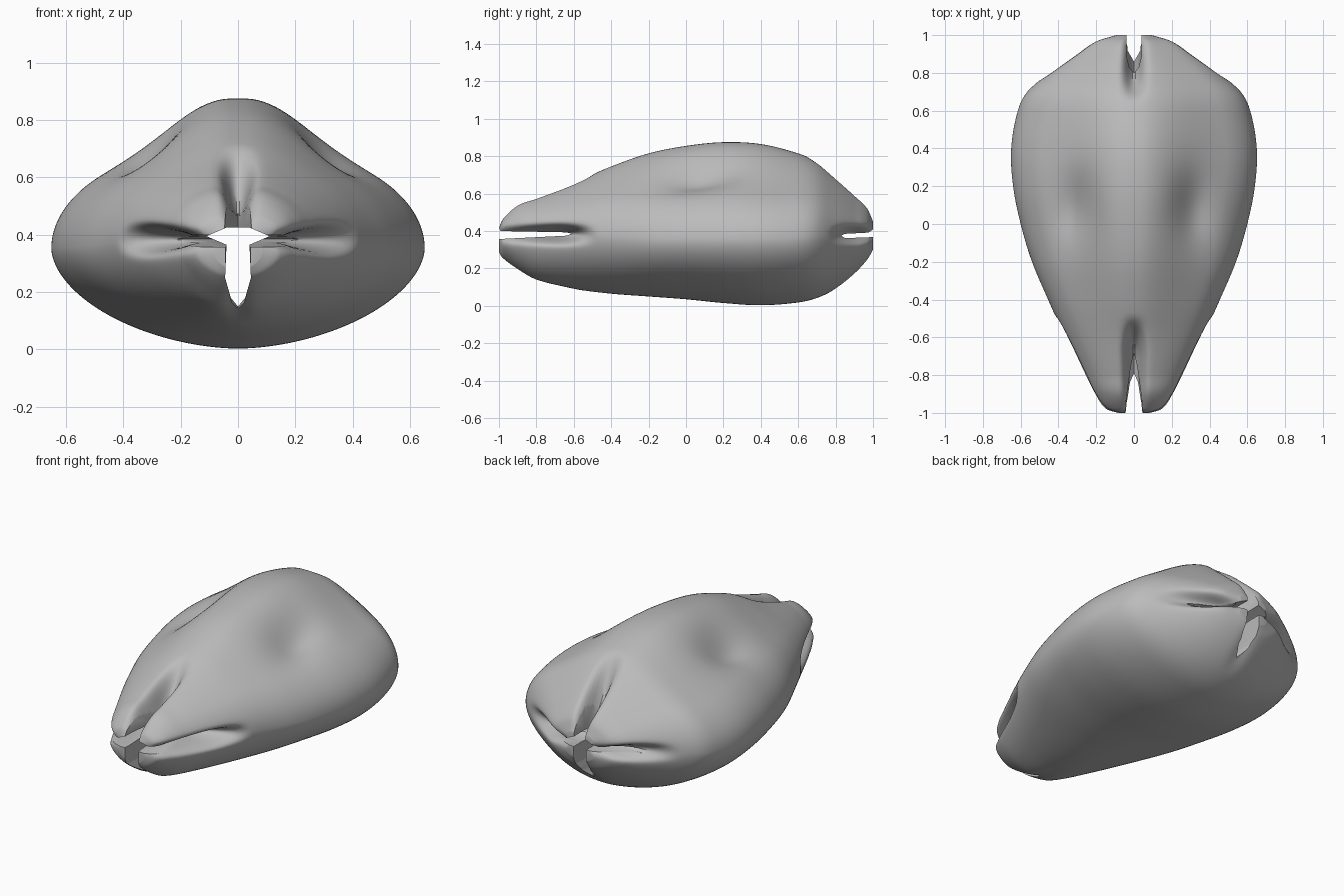
import bpy, bmesh, math

cube = bpy.data.objects.get("Cube")
if cube:
    bpy.data.objects.remove(cube, do_unlink=True)

RINGS, SIDES = 120, 200

# Stations along the shell: y, half width, top, bottom
STATIONS = [
    (-1.0, 0.1, 0.43, 0.27), (-0.98, 0.165, 0.475, 0.245), (-0.9, 0.22, 0.55, 0.185),
    (-0.8, 0.27, 0.585, 0.13), (-0.6, 0.365, 0.66, 0.09), (-0.4, 0.455, 0.745, 0.065),
    (-0.2, 0.54, 0.815, 0.05), (0.0, 0.6, 0.855, 0.035), (0.2, 0.64, 0.875, 0.015),
    (0.4, 0.65, 0.865, 0.003), (0.6, 0.615, 0.815, 0.018), (0.7, 0.565, 0.77, 0.042),
    (0.8, 0.45, 0.69, 0.09), (0.9, 0.32, 0.605, 0.165), (0.97, 0.22, 0.54, 0.24),
    (1.0, 0.12, 0.48, 0.29)]


def smooth(a, b, v):
    k = min(1, max(0, (v - a) / (b - a)))
    return k * k * (3 - 2 * k)


def station(y):
    """Smooth cubic interpolation of width, top and bottom."""
    i = 0
    while i < len(STATIONS) - 2 and STATIONS[i + 1][0] < y:
        i += 1
    p = [STATIONS[min(max(j, 0), len(STATIONS) - 1)] for j in range(i - 1, i + 3)]
    span = p[2][0] - p[1][0]
    k = (y - p[1][0]) / span
    out = []
    for c in (1, 2, 3):
        m1 = (p[2][c] - p[0][c]) / (p[2][0] - p[0][0]) * span
        m2 = (p[3][c] - p[1][c]) / (p[3][0] - p[1][0]) * span
        a, b = p[1][c], p[2][c]
        out.append(a + m1 * k + (3 * (b - a) - 2 * m1 - m2) * k ** 2
                   + (2 * (a - b) + m1 + m2) * k ** 3)
    return out


def shell_point(y, angle):
    w, top, bottom = station(y)
    # Widest line, dipping a little amidships
    mid = 0.378 - 0.025 * smooth(-0.6, -0.1, y) * (1 - smooth(0.5, 0.85, y))
    c, s = math.cos(angle), math.sin(angle)
    u = abs(c)
    x = w * c
    if s >= 0:
        # Humped back with hollow flanks
        hump = 0.28 * smooth(-0.95, 0.05, y) * (1 - 0.45 * smooth(0.35, 0.9, y))
        z = mid + (top - mid) * s * (1 - hump * smooth(0.05, 0.75, u))
        z -= 0.06 * math.exp(-((abs(x) - 0.31) / 0.1) ** 2 - ((y - 0.09) / 0.18) ** 2)
    else:
        z = mid - (mid - bottom) * (1 - u ** 1.8) ** (1 / 1.8)
    # Grooves running into the slits at both ends
    seam_depth = (0.65 * smooth(-0.48, -0.7, y) * (1 - 0.5 * smooth(-0.68, -0.95, y))
                  + 0.5 * smooth(0.76, 0.92, y))
    if s >= 0:
        crease = 0.65 * smooth(-0.48, -0.71, y) + 0.6 * smooth(0.64, 0.86, y)
    else:
        crease = 0.1 * smooth(-0.55, -0.95, y) + 0.1 * smooth(0.75, 1, y)
    seam = math.exp(-((z - mid - 0.005) / 0.034) ** 2)
    pinch = math.exp(-(x / 0.042) ** 2)
    x *= 1 - seam_depth * seam
    z = mid + (z - mid) * (1 - crease * pinch)
    return x, y, z


def add_object(name, bm):
    bmesh.ops.recalc_face_normals(bm, faces=bm.faces)
    mesh = bpy.data.meshes.new(name)
    bm.to_mesh(mesh)
    bm.free()
    obj = bpy.data.objects.new(name, mesh)
    bpy.context.collection.objects.link(obj)
    return obj


def prism(name, outline, start, end, place):
    """Extrude a 2D outline; place maps (a, b, depth) to a 3D point."""
    bm = bmesh.new()
    ends = [[bm.verts.new(place(a, b, d)) for a, b in outline] for d in (start, end)]
    for loop in ends:
        bm.faces.new(loop)
    n = len(outline)
    for i in range(n):
        j = (i + 1) % n
        bm.faces.new((ends[0][i], ends[0][j], ends[1][j], ends[1][i]))
    obj = add_object(name, bm)
    obj.hide_render = True
    return obj


# Outer shell, rings closer together at the tips
bm = bmesh.new()
rings = []
for i in range(RINGS):
    y = -math.cos(math.pi * i / (RINGS - 1))
    rings.append([bm.verts.new(shell_point(y, math.tau * (j + 0.5) / SIDES))
                  for j in range(SIDES)])
for a, b in zip(rings, rings[1:]):
    for j in range(SIDES):
        k = (j + 1) % SIDES
        bm.faces.new((a[j], a[k], b[k], b[j]))
for ring in (rings[0], rings[-1]):
    hub = bm.verts.new((0, ring[0].co.y, 0.378))
    for j in range(SIDES):
        bm.faces.new((ring[j], ring[(j + 1) % SIDES], hub))
shell = add_object("shell", bm)

# Slit cutters
plan = lambda a, b, d: (a, b, d)
side = lambda a, b, d: (d, a, b)
lengthwise = lambda a, b, d: (a, d, b)
cutters = [
    prism("front_top_slit", [(-0.056, -1.1), (0.056, -1.1), (0.04, -0.92), (0.018, -0.76),
                             (0, -0.68), (-0.018, -0.76), (-0.04, -0.92)], 0.381, 1, plan),
    prism("front_bottom_slit", [(-0.055, -1.1), (0.055, -1.1), (0.04, -0.96), (0.022, -0.84),
                                (0, -0.79), (-0.022, -0.84), (-0.04, -0.96)], -0.1, 0.379, plan),
    prism("back_top_slit", [(-0.037, 1.1), (0.037, 1.1), (0.04, 0.89), (0.025, 0.83),
                            (0, 0.8), (-0.025, 0.83), (-0.04, 0.89)], 0.382, 1, plan),
    prism("back_bottom_slit", [(-0.037, 1.1), (0.037, 1.1), (0.035, 0.92),
                               (0, 0.86), (-0.035, 0.92)], -0.1, 0.378, plan),
    prism("front_side_slit", [(-1.1, 0.352), (-1.1, 0.402), (-0.64, 0.393), (-0.61, 0.385),
                              (-0.64, 0.375)], -1, 1, side),
    prism("back_side_slit", [(1.1, 0.371), (1.1, 0.398), (0.85, 0.385), (0.83, 0.375),
                             (0.85, 0.362)], -1, 1, side),
    prism("tunnel", [(-0.11, 0.395), (-0.04, 0.425), (0.04, 0.425), (0.11, 0.395),
                     (0.04, 0.365), (0.045, 0.25), (0.025, 0.18), (0, 0.15),
                     (-0.025, 0.18), (-0.045, 0.25), (-0.04, 0.365)],
          -1.15, 1.15, lengthwise),
]
for cutter in cutters:
    mod = shell.modifiers.new(cutter.name, "BOOLEAN")
    mod.operation = "DIFFERENCE"
    mod.solver = "EXACT"
    mod.object = cutter

# Bake the cuts and drop the cutters
graph = bpy.context.evaluated_depsgraph_get()
baked = bpy.data.meshes.new_from_object(shell.evaluated_get(graph))
shell.modifiers.clear()
shell.data = baked
for cutter in cutters:
    bpy.data.objects.remove(cutter, do_unlink=True)

# Single grey finish
grey = bpy.data.materials.new("shell_grey")
grey.use_nodes = True
color = (0.5, 0.5, 0.5, 1)
grey.diffuse_color = color
grey.node_tree.nodes["Principled BSDF"].inputs["Base Color"].default_value = color
shell.data.materials.clear()
shell.data.materials.append(grey)

bpy.ops.object.select_all(action="DESELECT")
shell.select_set(True)
bpy.context.view_layer.objects.active = shell
bpy.ops.object.shade_smooth_by_angle(angle=math.radians(40))
